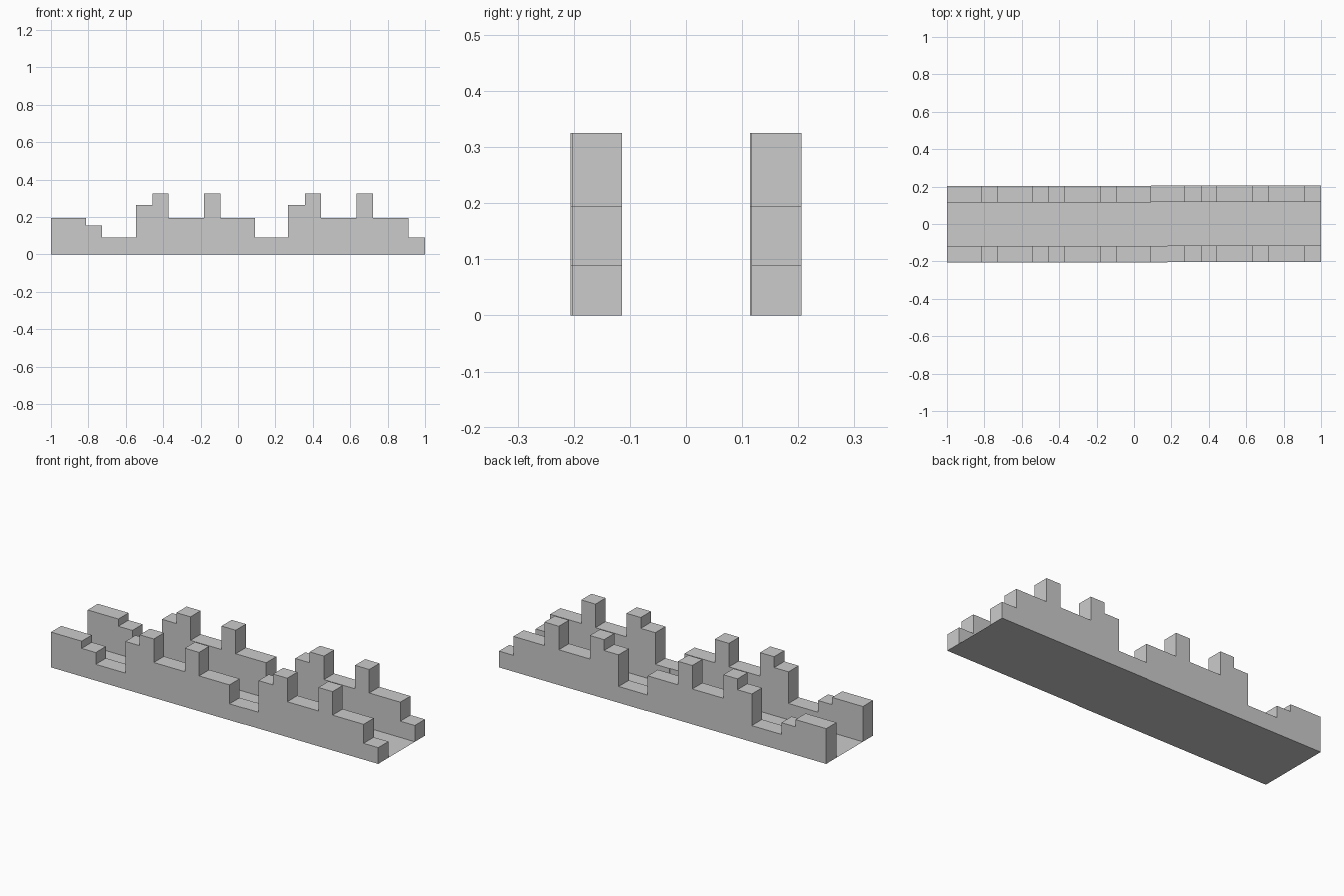
import bpy, bmesh

if "Cube" in bpy.data.objects:
    bpy.data.objects.remove(bpy.data.objects["Cube"])

# Stepped wall outline: (x where the step ends, height)
LEFT_STEPS = [(-0.812, 0.195), (-0.726, 0.155), (-0.545, 0.09), (-0.457, 0.265),
              (-0.371, 0.325), (-0.181, 0.195), (-0.094, 0.325), (0.092, 0.195)]
RIGHT_STEPS = [(0.268, 0.09), (0.357, 0.265), (0.444, 0.325), (0.634, 0.195),
               (0.721, 0.325), (0.911, 0.195), (1.0, 0.09)]
THICK = 0.089


def make_object(name, bm):
    mesh = bpy.data.meshes.new(name)
    bm.to_mesh(mesh)
    bm.free()
    obj = bpy.data.objects.new(name, mesh)
    bpy.context.collection.objects.link(obj)
    return obj


def stepped_wall(name, x_start, steps, y0):
    """Extrude a stepped side profile into a wall one block thick."""
    pts = [(x_start, 0)]
    x = x_start
    for x_end, h in steps:
        pts += [(x, h), (x_end, h)]
        x = x_end
    pts.append((x, 0))
    bm = bmesh.new()
    face = bm.faces.new([bm.verts.new((px, y0, pz)) for px, pz in pts])
    ext = bmesh.ops.extrude_face_region(bm, geom=[face], use_keep_orig=True)
    verts = [g for g in ext["geom"] if isinstance(g, bmesh.types.BMVert)]
    bmesh.ops.translate(bm, verts=verts, vec=(0, THICK, 0))
    bmesh.ops.recalc_face_normals(bm, faces=bm.faces)
    return make_object(name, bm)


# Two wall modules per side; the right-hand ones sit slightly further back
for side, y0, seam in (("front", -0.206, 0.18), ("back", 0.1145, 0.092)):
    left = LEFT_STEPS + ([(seam, 0.09)] if seam > 0.092 else [])
    stepped_wall(side + "_wall_left", -1.0, left, y0)
    stepped_wall(side + "_wall_right", seam, RIGHT_STEPS, y0 + 0.0025)

# Thin sheet floor between the walls
bm = bmesh.new()
bm.faces.new([bm.verts.new((x, y, 0)) for x, y in
              ((-1, -0.117), (-1, 0.1145), (0.092, 0.1145), (0.092, 0.117),
               (1, 0.117), (1, -0.1145), (0.18, -0.1145), (0.18, -0.117))])
bmesh.ops.reverse_faces(bm, faces=bm.faces[:])
make_object("floor", bm)
